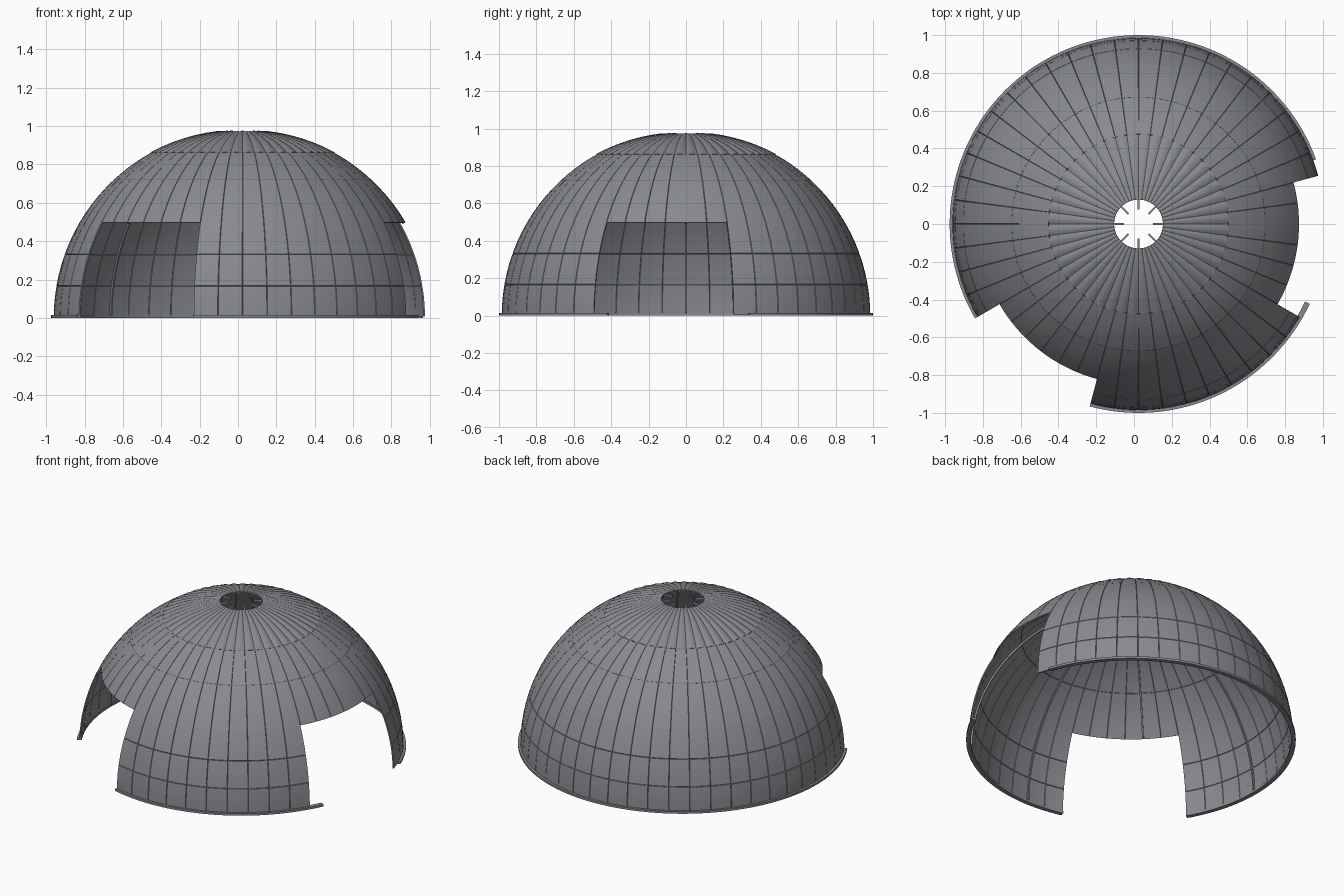
import bpy, bmesh, math

if "Cube" in bpy.data.objects:
    bpy.data.objects.remove(bpy.data.objects["Cube"])

CX = 0.024          # dome axis offset
R = 0.985           # outer skin radius
STEP = 7.5          # width of one panel in degrees
rad = math.radians


def material(name, col):
    m = bpy.data.materials.new(name)
    m.diffuse_color = (*col, 1)
    m.use_nodes = True
    m.node_tree.nodes["Principled BSDF"].inputs["Base Color"].default_value = m.diffuse_color
    return m


steel = material("grey steel", (0.25, 0.255, 0.275))
dark = material("dark steel", (0.13, 0.133, 0.143))


def point(r, az, el):
    return (CX + r * math.cos(rad(el)) * math.cos(rad(az)),
            r * math.cos(rad(el)) * math.sin(rad(az)), r * math.sin(rad(el)))


def finish(bm, name, mat):
    bmesh.ops.remove_doubles(bm, verts=bm.verts, dist=1e-6)
    bmesh.ops.recalc_face_normals(bm, faces=bm.faces)
    me = bpy.data.meshes.new(name)
    bm.to_mesh(me)
    bm.free()
    me.materials.append(mat)
    ob = bpy.data.objects.new(name, me)
    bpy.context.collection.objects.link(ob)
    bpy.context.view_layer.objects.active = ob
    ob.select_set(True)
    bpy.ops.object.shade_smooth_by_angle(angle=rad(30))
    ob.select_set(False)
    return ob


def seam_lines(stops, subdivisions):
    """Grid lines as (angle, is_seam), with a narrow groove at every inner stop."""
    g, out = 0.12, [(stops[0], False)]
    for i, (a, b) in enumerate(zip(stops, stops[1:])):
        if i:
            out += [(a - g, False), (a, True), (a + g, False)]
        out += [(a + (b - a) * k / subdivisions, False) for k in range(1, subdivisions)]
    return out + [(stops[-1], False)]


def closed_skin(name, az_lines, el_lines, radius, thickness, mat):
    """Outer and inner spherical skins joined around their free edges."""
    bm = bmesh.new()
    outer = [[bm.verts.new(point(radius(a, e, sa or se), a, e)) for a, sa in az_lines]
             for e, se in el_lines]
    inner = [[bm.verts.new(point(radius(a, e, False) - thickness + (0.003 if sa or se else 0), a, e))
              for a, sa in az_lines] for e, se in el_lines]
    for grid in (outer, inner):
        for r0, r1 in zip(grid, grid[1:]):
            for i in range(len(r0) - 1):
                bm.faces.new((r0[i], r0[i + 1], r1[i + 1], r1[i]))
    full = abs(az_lines[-1][0] - az_lines[0][0] - 360) < 1e-4
    for k in (0, -1):
        for i in range(len(az_lines) - 1):
            bm.faces.new((outer[k][i], outer[k][i + 1], inner[k][i + 1], inner[k][i]))
        if not full:
            for j in range(len(el_lines) - 1):
                bm.faces.new((outer[j][k], outer[j + 1][k], inner[j + 1][k], inner[j][k]))
    return finish(bm, name, mat)


def panel_stops(a0, a1):
    return [a0 + STEP * i for i in range(round((a1 - a0) / STEP) + 1)]


def plated(a, e, seam):
    return R - (0.004 if seam else 0)


def sweep(name, section, angles, place, mat):
    """Sweep a closed section of (radius, offset) points through the angles."""
    bm = bmesh.new()
    rows = [[bm.verts.new(place(r, o, t)) for r, o in section] for t in angles]
    n = len(section)
    for p, q in zip(rows, rows[1:]):
        for i in range(n):
            bm.faces.new((p[i], p[(i + 1) % n], q[(i + 1) % n], q[i]))
    bm.faces.new(rows[0])
    bm.faces.new(rows[-1])
    return finish(bm, name, mat)


# Plated walls, with two open gaps between them
lower = seam_lines([0.4, 9.7, 19.7, 30.4], 3)
WALLS = {"long": (15, 210, 20, 210), "short": (255, 330, 255, 335)}
for side, (a0, a1, f0, f1) in WALLS.items():
    closed_skin(side + "_wall", seam_lines(panel_stops(a0, a1), 3), lower, plated, 0.008, steel)
    # Base flange under the wall
    sweep(side + "_base_flange", [(0.972, 0), (1.0, 0), (1.0, 0.014), (0.972, 0.014)],
          [f0 + 2.5 * i for i in range(round((f1 - f0) / 2.5) + 1)],
          lambda r, o, t: (CX + r * math.cos(rad(t)), r * math.sin(rad(t)), o), steel)

# Unbroken upper band of plates
closed_skin("upper_band", seam_lines(panel_stops(0, 360), 3),
            seam_lines([30.4, 47, 61], 5), plated, 0.008, steel)


# Fluted cap around the round top opening
def fluted(a, e, seam):
    lobe = abs(math.sin(rad(a * 180 / STEP)))
    return R - 0.004 + 0.016 * lobe * math.cos(rad(e))


closed_skin("fluted_cap", [(STEP * i / 6, False) for i in range(48 * 6 + 1)],
            [(61 + 21.4 * i / 6, False) for i in range(7)], fluted, 0.008, steel)

# Thin curved ribs inside the shell
for k in range(8):
    az = 45 * k
    start = 30.4 if az in (0, 225) else 0.9
    c, s = math.cos(rad(az)), math.sin(rad(az))
    sweep("inner_rib_%d" % k, [(0.966, -0.005), (0.980, -0.005), (0.980, 0.005), (0.966, 0.005)],
          [start + (85.5 - start) * i / 28 for i in range(29)],
          lambda r, o, t: (CX + r * math.cos(rad(t)) * c - o * s,
                           r * math.cos(rad(t)) * s + o * c, r * math.sin(rad(t))), steel)

# Thin dark joints under the cap and the upper band
for name, el in (("cap_joint", 61), ("band_joint", 47)):
    sweep(name, [(R - 0.006, -0.12), (R + 0.0005, -0.12), (R + 0.0005, 0.12), (R - 0.006, 0.12)],
          [5 * i for i in range(73)], lambda r, o, t: point(r, t, el + o), dark)
